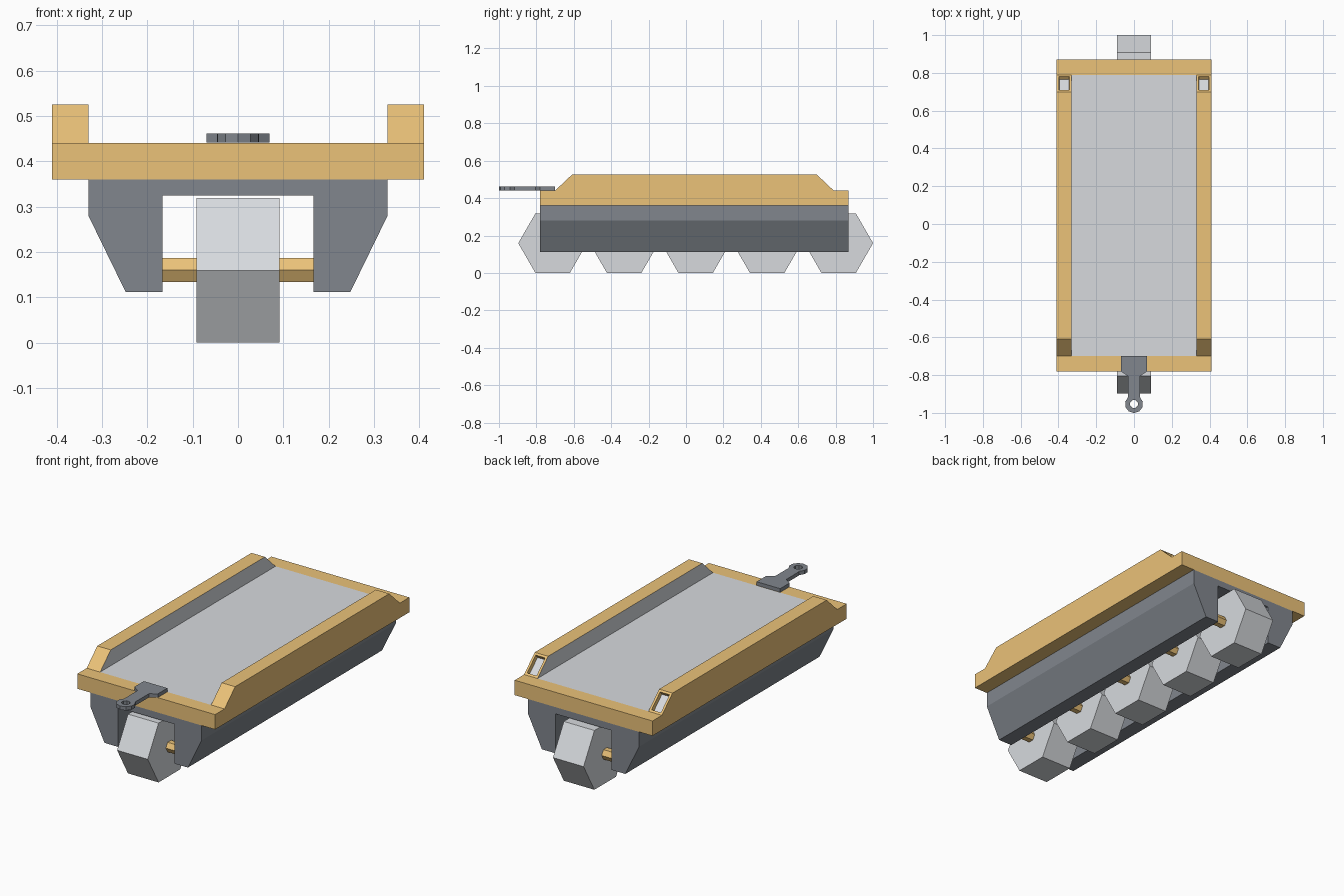
import bpy, bmesh
from math import sin, cos, pi, radians

if "Cube" in bpy.data.objects:
    bpy.data.objects.remove(bpy.data.objects["Cube"])


def material(name, color):
    m = bpy.data.materials.new(name)
    m.diffuse_color = (*color, 1)
    m.use_nodes = True
    m.node_tree.nodes["Principled BSDF"].inputs["Base Color"].default_value = m.diffuse_color
    return m


TAN = material("tan_frame", (0.83, 0.54, 0.19))
STEEL = material("dark_steel", (0.22, 0.24, 0.27))
GREY = material("light_grey", (0.68, 0.70, 0.73))


def prism(name, pts, axis, lo, hi, mats, edit=None):
    """Extrude a 2D profile from lo to hi along the given axis."""
    place = {"x": lambda p, t: (t, p[0], p[1]),
             "y": lambda p, t: (p[0], t, p[1]),
             "z": lambda p, t: (p[0], p[1], t)}[axis]
    bm = bmesh.new()
    a = [bm.verts.new(place(p, lo)) for p in pts]
    b = [bm.verts.new(place(p, hi)) for p in pts]
    bm.faces.new(a)
    bm.faces.new(b)
    n = len(pts)
    for i in range(n):
        j = (i + 1) % n
        bm.faces.new((a[i], a[j], b[j], b[i]))
    bmesh.ops.recalc_face_normals(bm, faces=bm.faces)
    bm.normal_update()
    if edit:
        edit(bm)
    me = bpy.data.meshes.new(name)
    bm.to_mesh(me)
    bm.free()
    for m in mats:
        me.materials.append(m)
    ob = bpy.data.objects.new(name, me)
    bpy.context.collection.objects.link(ob)
    return ob


def rect(x0, x1, y0, y1):
    return [(x0, y0), (x1, y0), (x1, y1), (x0, y1)]


def ngon(cx, cy, r, n, start=0.0):
    return [(cx + r * cos(start + 2 * pi * i / n),
             cy + r * sin(start + 2 * pi * i / n)) for i in range(n)]


# Undercarriage: channel-shaped body with tapered skirts
half = [(0.33, 0.36), (0.33, 0.28), (0.248, 0.112), (0.167, 0.112), (0.167, 0.324)]
prism("undercarriage", half + [(-x, z) for x, z in reversed(half)],
      "y", -0.78, 0.87, [STEEL])

# Cargo deck and end beams
prism("deck", rect(-0.33, 0.33, -0.70, 0.79), "z", 0.36, 0.44, [GREY])
prism("front_beam", rect(-0.41, 0.41, -0.78, -0.70), "z", 0.36, 0.44, [TAN])
prism("rear_beam", rect(-0.41, 0.41, 0.79, 0.87), "z", 0.36, 0.44, [TAN])

# Side rails with grey inner walls and a recessed lamp on the rear slope
rail = [(-0.70, 0.36), (0.79, 0.36), (0.79, 0.44), (0.70, 0.525),
        (-0.61, 0.525), (-0.70, 0.44)]


def rail_details(side):
    def edit(bm):
        for f in bm.faces:
            if f.normal.x * side < -0.9:
                f.material_index = 1
        lamp = next(f for f in bm.faces if f.normal.y > 0.3 and f.normal.z > 0.3)
        bmesh.ops.inset_individual(bm, faces=[lamp], thickness=0.017)
        bmesh.ops.inset_individual(bm, faces=[lamp], thickness=0.004, depth=-0.02)
        lamp.material_index = 1
    return edit


for side, label in ((-1, "left"), (1, "right")):
    prism(label + "_rail", rail, "x", side * 0.33, side * 0.41,
          [TAN, GREY], rail_details(side))

# Hexagonal wheels on hexagonal axles
for i in range(5):
    y = -0.713 + i * 0.3823
    prism(f"wheel_{i + 1}", ngon(y, 0.159, 0.184, 6), "x", -0.091, 0.091, [GREY])
    prism(f"axle_{i + 1}", ngon(y, 0.16, 0.03, 6), "x", -0.17, 0.17, [TAN])

# Tow hitch: plate, tapered neck and ringed eye
EYE_Y, Z0, Z1 = -0.953, 0.441, 0.461
outer = ngon(0, EYE_Y, 0.048, 10, radians(126))[:]
arc = [(0.048 * cos(radians(d)), EYE_Y + 0.048 * sin(radians(d)))
       for d in range(130, 411, 35)]
neck = [(0.033, -0.905), (0.033, -0.805), (0.07, -0.78), (0.07, -0.70)]
hitch = prism("tow_hitch", arc + neck + [(-x, y) for x, y in reversed(neck)],
              "z", Z0, Z1, [STEEL])
hole = prism("hitch_hole_cutter", ngon(0, EYE_Y, 0.022, 8, pi / 8), "z",
             Z0 - 0.03, Z1 + 0.03, [STEEL])
hole.hide_render = True
hole.hide_viewport = True
cut = hitch.modifiers.new("eye_hole", "BOOLEAN")
cut.operation = "DIFFERENCE"
cut.solver = "EXACT"
cut.object = hole
